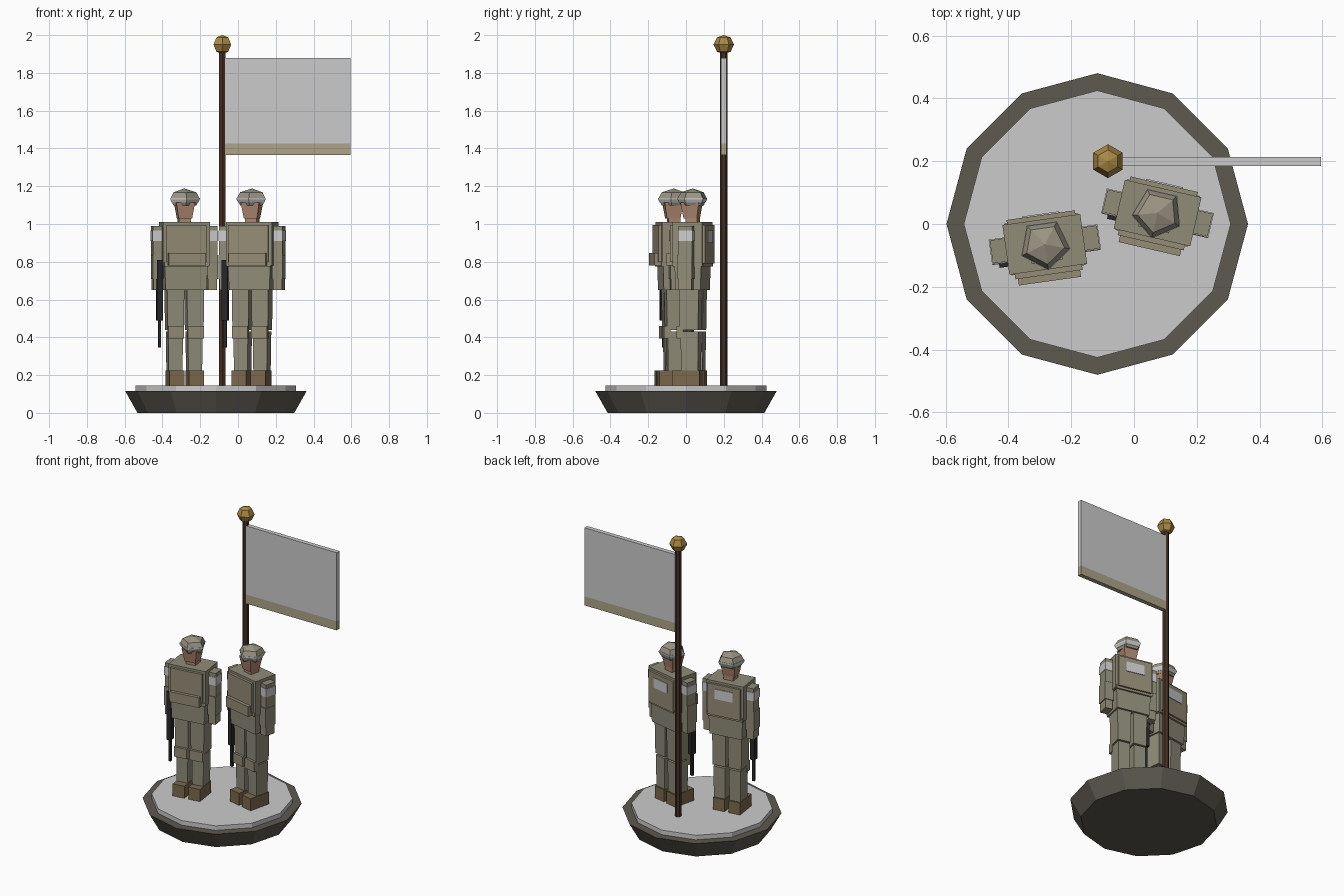
import bpy, bmesh, math
from mathutils import Matrix

if "Cube" in bpy.data.objects:
    bpy.data.objects.remove(bpy.data.objects["Cube"])


def mat(name, r, g, b):
    m = bpy.data.materials.new(name)
    m.diffuse_color = (r, g, b, 1)
    m.use_nodes = True
    m.node_tree.nodes["Principled BSDF"].inputs["Base Color"].default_value = m.diffuse_color
    return m


CLOTH = mat("cloth", .28, .265, .19)
VEST = mat("vest", .30, .265, .18)
HELM = mat("helmet_tan", .33, .30, .23)
BOOT = mat("boot_brown", .20, .14, .075)
SKIN = mat("skin", .42, .24, .16)
BLACK = mat("gun_black", .02, .02, .022)
STONE = mat("dark_stone", .11, .10, .08)
WOOD = mat("dark_wood", .06, .03, .018)
GOLD = mat("brass", .40, .25, .06)
HEM = mat("hem", .42, .37, .25)


def finish(name, bm, m, M):
    bmesh.ops.recalc_face_normals(bm, faces=bm.faces)
    me = bpy.data.meshes.new(name)
    bm.to_mesh(me)
    bm.free()
    if m:
        me.materials.append(m)
    ob = bpy.data.objects.new(name, me)
    bpy.context.collection.objects.link(ob)
    ob.matrix_world = M
    return ob


def box(name, x, y, z, m=None, M=Matrix(), bottom=1.0):
    """Box from ranges; bottom scales the lower end about its centre."""
    bm = bmesh.new()
    bmesh.ops.create_cube(bm, size=1)
    for v in bm.verts:
        s = bottom if v.co.z < 0 else 1
        v.co = [(r[0] + r[1]) / 2 + c * k * (r[1] - r[0])
                for r, c, k in zip((x, y, z), v.co, (s, s, 1))]
    return finish(name, bm, m, M)


def lathe(name, rings, n, m=None, M=Matrix(), start=0.0):
    """Faceted solid from (radius, z) rings; radius 0 closes to a point."""
    bm = bmesh.new()
    loops = []
    for r, z in rings:
        k = 1 if r == 0 else n
        loops.append([bm.verts.new((r * math.cos(start + math.tau * i / n),
                                    r * math.sin(start + math.tau * i / n), z))
                      for i in range(k)])
    for a, b in zip(loops, loops[1:]):
        for i in range(n):
            q = [a[i % len(a)], a[(i + 1) % len(a)], b[(i + 1) % len(b)], b[i % len(b)]]
            bm.faces.new(list(dict.fromkeys(q)))
    for l in (loops[0], loops[-1]):
        if len(l) > 2:
            bm.faces.new(l)
    return finish(name, bm, m, M)


# base
B = Matrix.Translation((-.117, 0, 0))
lathe("base", [(.415, 0), (.48, .115)], 12, STONE, B)
lathe("base_top", [(.425, .11), (.425, .145)], 12, None, B)

# flag and pole
P = Matrix.Translation((-.083, .2, 0))
lathe("flag_pole", [(.02, .14), (.02, 1.92)], 6, WOOD, P, math.pi / 6)
lathe("pole_ball", [(0, 1.9), (.036, 1.912), (.054, 1.95), (.036, 1.988), (0, 2.0)],
      6, GOLD, P, math.pi / 6)
box("flag", (-.07, .595), (.185, .214), (1.425, 1.88))
box("flag_hem", (-.07, .595), (.185, .214), (1.365, 1.425), HEM)


def soldier(x, y, deg):
    M = Matrix.Translation((x, y, 0)) @ Matrix.Rotation(math.radians(deg), 4, 'Z')
    for s in (-1, 1):
        def sx(a, b):
            return tuple(sorted((s * a, s * b)))
        # legs
        box("boot", sx(.013, .092), (-.09, .058), (.145, .225), BOOT, M)
        box("lower_leg", sx(.013, .092), (-.045, .052), (.22, .43), CLOTH, M, .93)
        box("upper_leg", sx(.007, .099), (-.052, .055), (.44, .66), CLOTH, M, .94)
        box("knee_pad", sx(.010, .095), (-.065, -.03), (.395, .46), VEST, M)
        # arms
        box("upper_arm", sx(.12, .172), (-.037, .037), (.83, .99), CLOTH, M)
        box("arm_patch", sx(.119, .175), (-.04, .04), (.91, .965), None, M)
        box("forearm", sx(.117, .174), (-.042, .036), (.71, .835), CLOTH, M)
        box("hand", sx(.122, .170), (-.038, .032), (.65, .71), VEST, M)
    # torso
    box("hips", (-.115, .115), (-.072, .072), (.65, .79), CLOTH, M, .95)
    box("torso", (-.125, .125), (-.08, .08), (.78, 1.01), CLOTH, M)
    box("belt", (-.119, .119), (-.083, .083), (.775, .80), VEST, M)
    box("chest_plate", (-.108, .108), (-.097, -.07), (.80, .995), VEST, M)
    box("front_pouch", (-.1, .1), (-.118, -.07), (.78, .847), VEST, M)
    box("back_plate", (-.11, .11), (.07, .094), (.79, .995), VEST, M)
    box("back_patch", (-.06, .06), (.09, .098), (.90, .965), None, M)
    # head
    box("neck", (-.032, .032), (-.032, .032), (1.0, 1.05), SKIN, M)
    box("face", (-.05, .05), (-.055, .045), (1.03, 1.115), SKIN, M, .72)
    lathe("helmet", [(.064, 1.098), (.082, 1.135), (.064, 1.168), (0, 1.188)],
          5, HELM, M, -math.pi / 2)
    lathe("goggle_band", [(.074, 1.113), (.083, 1.13), (.083, 1.138)], 5, None, M, -math.pi / 2)
    # rifle
    box("rifle_body", (-.153, -.122), (-.054, -.015), (.49, .81), BLACK, M)
    box("rifle_barrel", (-.145, -.13), (-.042, -.027), (.345, .50), BLACK, M)


soldier(-.284, -.065, 8)
soldier(.075, .035, -13)
